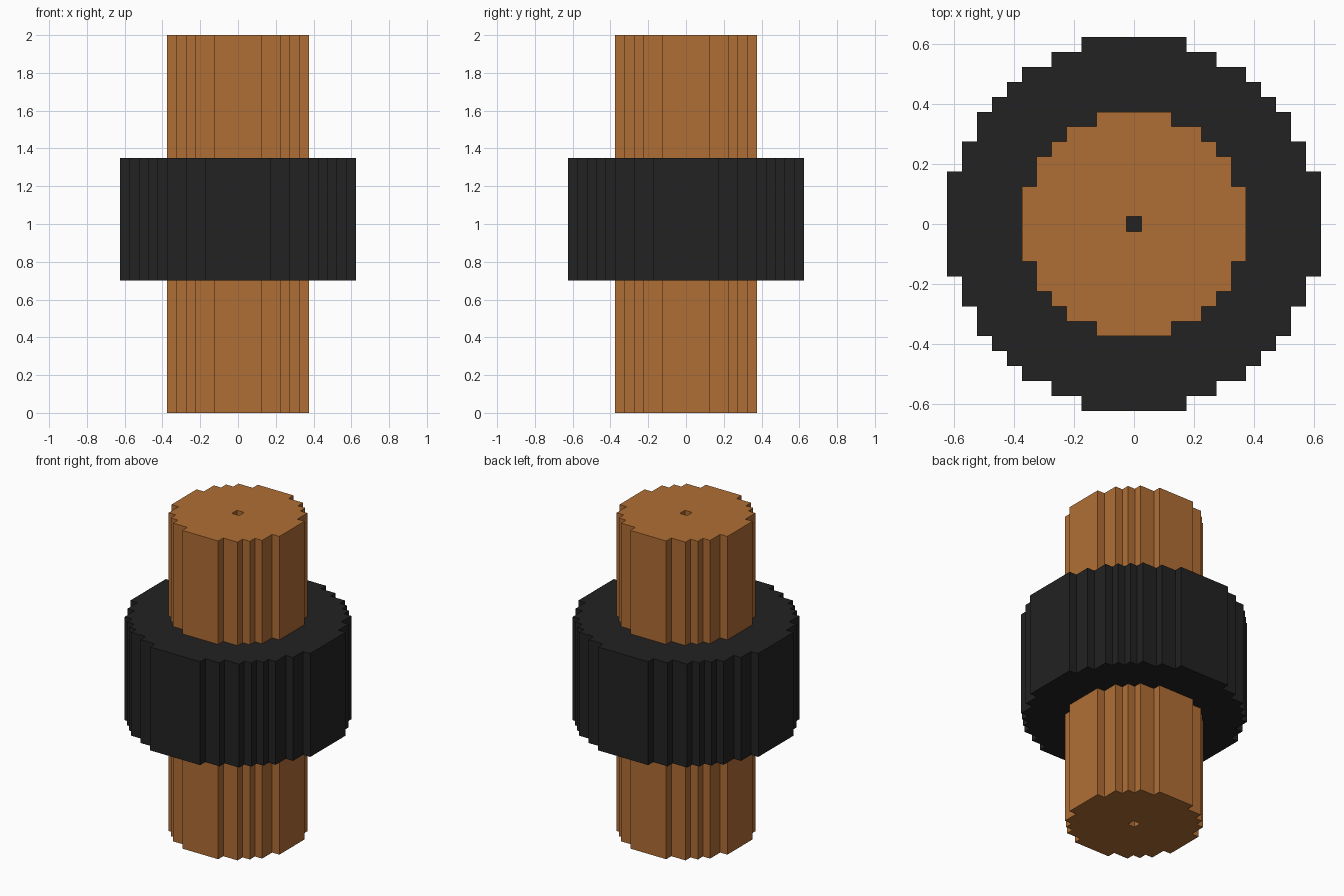
import bpy, bmesh

if "Cube" in bpy.data.objects:
    bpy.data.objects.remove(bpy.data.objects["Cube"])

# One stepped quadrant per outline, mirrored to a full loop
SHAFT = [(.375, .125), (.325, .125), (.325, .225), (.275, .225), (.275, .275),
         (.225, .275), (.225, .325), (.125, .325), (.125, .375)]
COLLAR = [(.625, .175), (.575, .175), (.575, .275), (.525, .275), (.525, .375),
          (.475, .375), (.475, .425), (.425, .425), (.425, .475), (.375, .475),
          (.375, .525), (.275, .525), (.275, .575), (.175, .575), (.175, .625)]
HOLE = [(.025, .025)]


def material(name, rgb):
    m = bpy.data.materials.new(name)
    m.diffuse_color = (*rgb, 1)
    m.use_nodes = True
    m.node_tree.nodes["Principled BSDF"].inputs["Base Color"].default_value = m.diffuse_color
    return m


def full_loop(q):
    r = q[::-1]
    return (q + [(-x, y) for x, y in r] + [(-x, -y) for x, y in q]
            + [(x, -y) for x, y in r])


def prism(name, quadrants, z0, z1, mat):
    bm = bmesh.new()
    caps = ([], [])
    for q in quadrants:
        pts = full_loop(q)
        n = len(pts)
        lo = [bm.verts.new((x, y, z0)) for x, y in pts]
        hi = [bm.verts.new((x, y, z1)) for x, y in pts]
        for i in range(n):
            j = (i + 1) % n
            bm.faces.new((lo[i], lo[j], hi[j], hi[i]))
            caps[0].append(bm.edges.get((lo[i], lo[j])))
            caps[1].append(bm.edges.get((hi[i], hi[j])))
    for edges in caps:
        bmesh.ops.triangle_fill(bm, edges=edges, use_beauty=True, normal=(0, 0, 1))
    bmesh.ops.recalc_face_normals(bm, faces=bm.faces[:])
    me = bpy.data.meshes.new(name)
    bm.to_mesh(me)
    bm.free()
    me.materials.append(mat)
    ob = bpy.data.objects.new(name, me)
    bpy.context.collection.objects.link(ob)
    return ob


copper = material("copper brown", (0.434, 0.156, 0.036))
black = material("black", (0.016, 0.016, 0.016))

# Shaft halves with a small bore, closed off by the solid collar
prism("lower_shaft", [SHAFT, HOLE], 0, 0.70, copper)
prism("upper_shaft", [SHAFT, HOLE], 1.35, 2.0, copper)
prism("collar", [COLLAR], 0.70, 1.35, black)
